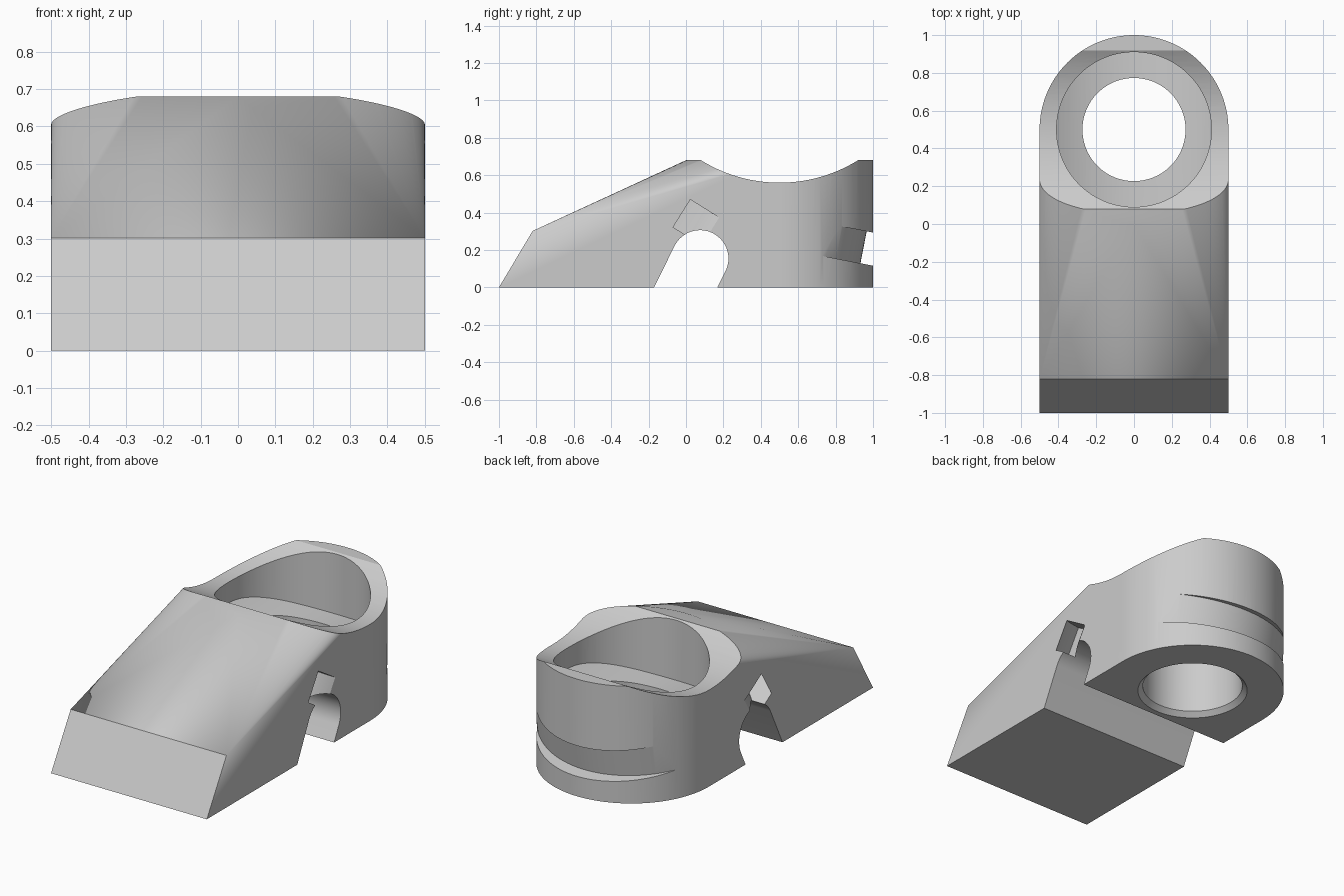
import bpy, bmesh, math
from mathutils import Matrix, Vector

if "Cube" in bpy.data.objects:
    bpy.data.objects.remove(bpy.data.objects["Cube"])

grey = bpy.data.materials.new("light_grey")
grey.diffuse_color = (0.6, 0.6, 0.6, 1)
grey.use_nodes = True
grey.node_tree.nodes["Principled BSDF"].inputs["Base Color"].default_value = grey.diffuse_color


def make(name, bm):
    bmesh.ops.recalc_face_normals(bm, faces=bm.faces)
    me = bpy.data.meshes.new(name)
    bm.to_mesh(me)
    bm.free()
    ob = bpy.data.objects.new(name, me)
    bpy.context.collection.objects.link(ob)
    me.materials.append(grey)
    return ob


def arc(cx, cy, r, a0, a1, n):
    return [(cx + r * math.cos(math.radians(a0 + (a1 - a0) * i / n)),
             cy + r * math.sin(math.radians(a0 + (a1 - a0) * i / n))) for i in range(n + 1)]


def prism(name, pts, axis, lo, hi):
    """Extrude a 2D profile along x (points y,z) or y (points x,z)."""
    bm = bmesh.new()
    place = (lambda p: (lo, p[0], p[1])) if axis == "x" else (lambda p: (p[0], lo, p[1]))
    face = bm.faces.new([bm.verts.new(place(p)) for p in pts])
    ext = bmesh.ops.extrude_face_region(bm, geom=[face])
    move = Vector((hi - lo, 0, 0)) if axis == "x" else Vector((0, hi - lo, 0))
    bmesh.ops.translate(bm, verts=[v for v in ext["geom"] if isinstance(v, bmesh.types.BMVert)], vec=move)
    return make(name, bm)


def lathe(name, pts, matrix, n=96, ring=False):
    """Spin a closed (radius, z) profile; points on the axis are allowed."""
    bm = bmesh.new()
    vs = [bm.verts.new((r, 0, z)) for r, z in pts]
    edges = [bm.edges.new((vs[i], vs[i + 1])) for i in range(len(vs) - 1)]
    if ring:
        edges.append(bm.edges.new((vs[-1], vs[0])))
    bmesh.ops.spin(bm, geom=vs + edges, cent=(0, 0, 0), axis=(0, 0, 1), angle=2 * math.pi, steps=n)
    bmesh.ops.remove_doubles(bm, verts=bm.verts, dist=1e-5)
    bmesh.ops.transform(bm, matrix=matrix, verts=bm.verts)
    return make(name, bm)


def boolean(ob, tool, op="DIFFERENCE"):
    mod = ob.modifiers.new("cut", "BOOLEAN")
    mod.operation, mod.object, mod.solver = op, tool, "EXACT"
    bpy.context.view_layer.objects.active = ob
    bpy.ops.object.modifier_apply(modifier=mod.name)
    bpy.data.objects.remove(tool)


# Body: hull of the wedge nose and an upright round boss
bm = bmesh.new()
for x in (-0.5, 0.5):
    bm.verts.new((x, -1, 0))
    bm.verts.new((x, -0.82, 0.302))
for z in (0, 0.68):
    for x, y in arc(0, 0.5, 0.5, 0, 360, 128)[:-1]:
        bm.verts.new((x, y, z))
bmesh.ops.convex_hull(bm, input=bm.verts)
bmesh.ops.dissolve_limit(bm, angle_limit=0.002, verts=bm.verts, edges=bm.edges)
body = make("bracket_body", bm)

# Saddle across the top
boolean(body, prism("saddle_cutter", arc(0.5, 1.355, 0.795, 0, 360, 160)[:-1], "x", -1, 1))

# Large bore with a curved floor
at_boss = Matrix.Translation((0, 0.5, 0))
bore = lathe("bore_cutter", [(0, 0.1), (0.41, 0.1), (0.41, 1.2), (0, 1.2)], at_boss, 128)
floor = arc(0, 1.12, 0.795, 220, 320, 48) + [(0.7, 1.1), (-0.7, 1.1)]
boolean(bore, prism("bore_floor", floor, "y", -0.5, 1.5), "INTERSECT")
boolean(body, bore)

# Small through hole, chamfered at the bottom
boolean(body, lathe("hole_cutter", [(0, -0.1), (0.3, -0.1), (0.3, 0), (0.273, 0.027),
                                    (0.273, 0.9), (0, 0.9)], at_boss, 96))

# Slanted round-topped channel underneath
slope = math.degrees(math.atan2(0.45, 0.89))
channel = arc(0.075, 0.154, 0.152, -slope, 180 - slope, 32) + [(-0.22, -0.1), (0.117, -0.1)]
boolean(body, prism("channel_cutter", channel, "x", -1, 1))


# Strap groove: tilted bands, one round the back and one pocket on each side
def band(name, r0, r1, tilt, centre, box):
    h = 0.087
    m = Matrix.Translation(centre) @ Matrix.Rotation(math.radians(-tilt), 4, "X")
    ob = lathe(name, [(r0, -h), (r1, -h), (r1, h), (r0, h)], m, 128, True)
    x0, x1, y0, y1 = box
    keep = prism("keep", [(y0, -1), (y1, -1), (y1, 2), (y0, 2)], "x", x0, x1)
    boolean(ob, keep, "INTERSECT")
    return ob


boolean(body, band("back_groove_cutter", 0.58, 0.85, 11, (0, 0.38, 0.325), (-1, 1, 0.45, 2)))
for x0, x1 in ((-1, -0.32), (0.32, 1)):
    boolean(body, band("side_pocket_cutter", 0.58, 0.69, 32, (0, 0.38, 0.144), (x0, x1, -1, 0.25)))

bpy.ops.object.select_all(action="DESELECT")
body.select_set(True)
bpy.context.view_layer.objects.active = body
bpy.ops.object.shade_smooth_by_angle(angle=math.radians(25))
